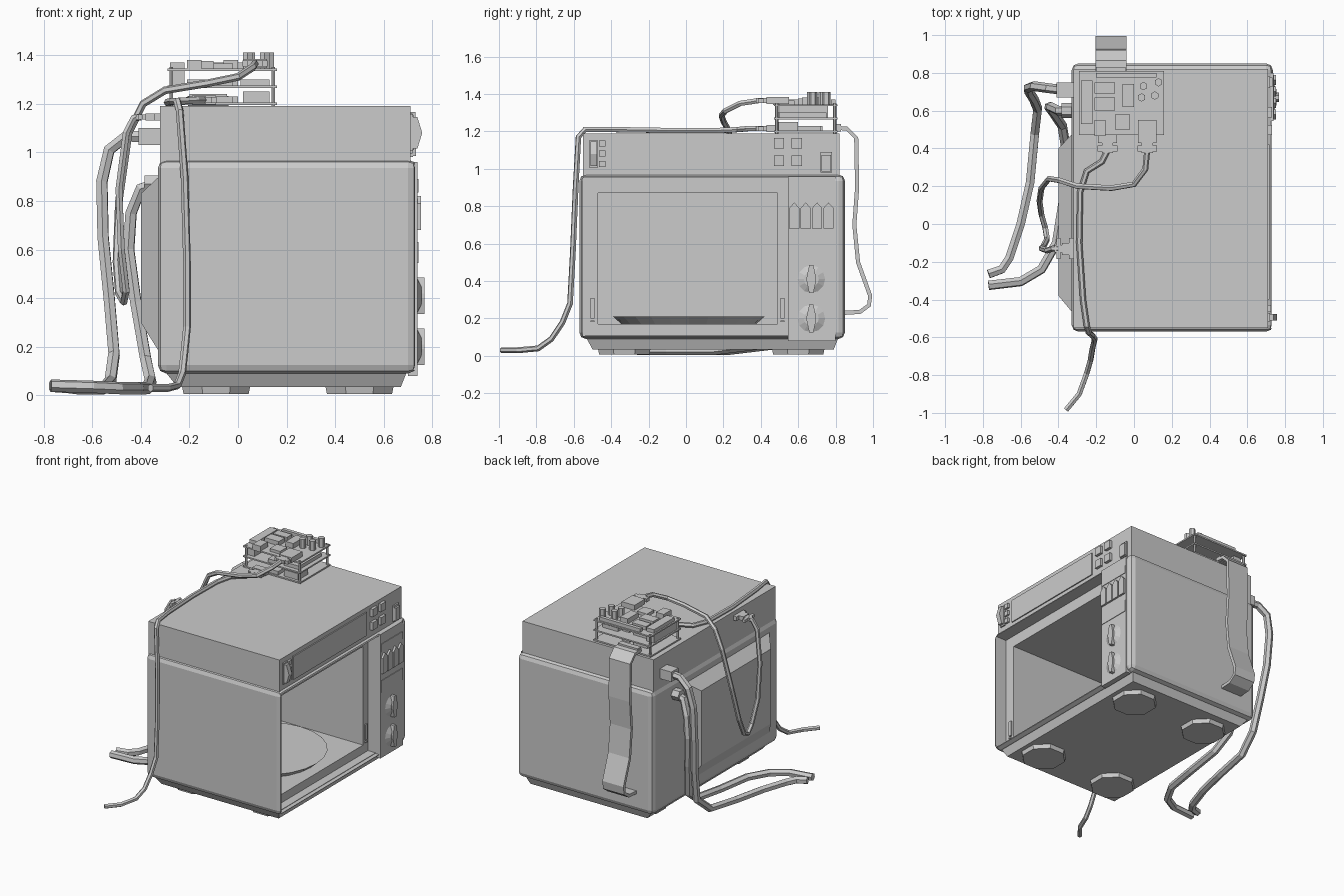
import bpy, bmesh, math
from mathutils import Matrix, Vector


def finish(name, bm):
    bmesh.ops.recalc_face_normals(bm, faces=bm.faces)
    me = bpy.data.meshes.new(name)
    bm.to_mesh(me)
    bm.free()
    ob = bpy.data.objects.new(name, me)
    bpy.context.collection.objects.link(ob)
    return ob


def boxes(name, specs, bevel=0):
    """One object from boxes given as (x0, x1, y0, y1, z0, z1)."""
    bm = bmesh.new()
    for x0, x1, y0, y1, z0, z1 in specs:
        m = Matrix.Translation(((x0+x1)/2, (y0+y1)/2, (z0+z1)/2)) @ \
            Matrix.Diagonal((x1-x0, y1-y0, z1-z0, 1))
        bmesh.ops.create_cube(bm, size=1, matrix=m)
    if bevel:
        bmesh.ops.bevel(bm, geom=bm.edges[:], offset=bevel, segments=2, profile=0.5, affect='EDGES')
    return finish(name, bm)


def cones(name, specs, sides, axis='Z', turn=0):
    """One object from cones given as (x, y, z, depth, r_low, r_high)."""
    bm = bmesh.new()
    rot = Matrix.Rotation(math.pi/2, 4, 'Y') if axis == 'X' else Matrix()
    for x, y, z, d, r1, r2 in specs:
        bmesh.ops.create_cone(bm, cap_ends=True, segments=sides, radius1=r1, radius2=r2, depth=d,
                              matrix=Matrix.Translation((x, y, z)) @ rot @ Matrix.Rotation(turn, 4, 'Z'))
    return finish(name, bm)


def prism(name, pts, offset):
    """Extrude a flat outline of 3D points along an offset."""
    bm = bmesh.new()
    f = bm.faces.new([bm.verts.new(p) for p in pts])
    ext = bmesh.ops.extrude_face_region(bm, geom=[f], use_keep_orig=True)
    bmesh.ops.translate(bm, vec=offset, verts=[v for v in ext['geom'] if isinstance(v, bmesh.types.BMVert)])
    return finish(name, bm)


def frustum(name, low, high, axis):
    """Join two rectangles (a0, a1, b0, b1, level) that lie across an axis."""
    bm = bmesh.new()
    rings = []
    for a0, a1, b0, b1, l in (low, high):
        c = [(a0, b0), (a1, b0), (a1, b1), (a0, b1)]
        rings.append([bm.verts.new((a, b, l) if axis == 'Z' else (l, a, b)) for a, b in c])
    for r in rings:
        bm.faces.new(r)
    for i in range(4):
        j = (i+1) % 4
        bm.faces.new((rings[0][i], rings[0][j], rings[1][j], rings[1][i]))
    return finish(name, bm)


def cable(name, pts, r):
    cu = bpy.data.curves.new(name, 'CURVE')
    cu.dimensions = '3D'
    cu.bevel_depth, cu.bevel_resolution, cu.use_fill_caps = r, 1, True
    s = cu.splines.new('POLY')
    s.points.add(len(pts)-1)
    for p, q in zip(s.points, pts):
        p.co = (*q, 1)
    s.use_smooth = False
    tmp = bpy.data.objects.new(name, cu)
    bpy.context.collection.objects.link(tmp)
    bpy.context.view_layer.update()
    me = bpy.data.meshes.new_from_object(tmp.evaluated_get(bpy.context.evaluated_depsgraph_get()))
    bpy.data.objects.remove(tmp)
    ob = bpy.data.objects.new(name, me)
    bpy.context.collection.objects.link(ob)
    return ob


# Oven body with shallow door recess and cooking cavity
body = boxes("oven_body", [(-0.33, 0.735, -0.57, 0.85, 0.09, 0.97)], bevel=0.035)
cuts = [boxes("door_recess_cutter", [(0.64, 0.9, -0.55, 0.545, 0.105, 0.95)]),
        boxes("cavity_cutter", [(-0.28, 0.7, -0.47, 0.49, 0.17, 0.87)])]
for c in cuts:
    m = body.modifiers.new("cut", 'BOOLEAN')
    m.operation, m.solver, m.object = 'DIFFERENCE', 'EXACT', c
bpy.context.view_layer.update()
body.data = bpy.data.meshes.new_from_object(body.evaluated_get(bpy.context.evaluated_depsgraph_get()))
body.modifiers.clear()
for c in cuts:
    bpy.data.objects.remove(c)
cones("turntable", [(0.2, 0.015, 0.19, 0.04, 0.36, 0.405)], 24)
boxes("door_latches", [(0.63, 0.65, y, y+0.022, z, z+h) for y in (-0.51, 0.505)
                       for z, h in ((0.2, 0.11), (0.18, 0.01))])

# Base and octagonal feet
frustum("base", (-0.25, 0.67, -0.5, 0.79, 0.035), (-0.31, 0.7, -0.54, 0.82, 0.11), 'Z')
cones("feet", [(x, y, 0.022, 0.032, 0.145, 0.152) for x in (-0.09, 0.5) for y in (-0.33, 0.6)],
      8, turn=math.pi/8)

# Raised back panel
frustum("back_panel", (-0.47, 0.48, 0.18, 0.9, -0.325), (-0.38, 0.4, 0.3, 0.83, -0.4), 'X')

# Control column beside the door
boxes("control_column", [(0.7, 0.738, 0.545, 0.8, 0.08, 0.96)])
boxes("control_plates", [(0.73, 0.742, 0.553, 0.79, 0.835, 0.89), (0.73, 0.742, 0.553, 0.79, 0.545, 0.63)])
for i in range(4):
    y = 0.552 + i*0.061
    prism("push_button", [(0.73, y, 0.68), (0.73, y+0.054, 0.68), (0.73, y+0.054, 0.79),
                          (0.73, y+0.027, 0.82), (0.73, y, 0.79)], (0.022, 0, 0))

# Two rotary knobs
for z in (0.41, 0.2):
    cones("knob_skirt", [(0.745, 0.67, z, 0.02, 0.08, 0.04)], 12, 'X')
    prism("knob_grip", [(0.735, 0.67+a, z+b) for a, b in
                        ((-0.011, -0.075), (0.011, -0.075), (0.025, -0.01), (0.025, 0.01),
                         (0.011, 0.075), (-0.011, 0.075), (-0.025, 0.01), (-0.025, -0.01))], (0.032, 0, 0))

# Upper housing with front details
boxes("upper_housing", [(-0.32, 0.71, -0.55, 0.82, 0.95, 1.19)])
boxes("display_frame", [(0.7, 0.718, -0.40, 0.42, 0.995, 1.16)])
boxes("square_buttons", [(0.7, 0.73, y, y+0.055, z, z+0.055) for y in (0.47, 0.565) for z in (1.015, 1.11)])
boxes("indicator_keys", [(0.7, 0.725, -0.465, -0.43, z, z+0.032) for z in (1.01, 1.065, 1.12)])
boxes("switch_frames", [(0.7, 0.72, -0.515, -0.472, 1.005, 1.155), (0.7, 0.72, 0.72, 0.78, 0.98, 1.09),
                        (0.7, 0.732, 0.725, 0.775, 0.985, 1.075)])
prism("rocker_switch", [(0.71, -0.51, 1.015), (0.738, -0.51, 1.015), (0.758, -0.51, 1.08),
                        (0.738, -0.51, 1.145), (0.71, -0.51, 1.145)], (0, 0.033, 0))

# Stacked circuit boards with corner posts
boxes("circuit_boards", [(-0.29, 0.16, 0.47, 0.81, z, z+0.01) for z in (1.195, 1.265, 1.335)])
cones("board_posts", [(x, y, 1.27, 0.16, 0.009, 0.009) for x in (-0.275, 0.145) for y in (0.485, 0.795)], 6)
chips = [(-0.21, -0.10, 0.69, 0.75), (-0.21, -0.10, 0.6, 0.67), (-0.06, 0, 0.62, 0.74),
         (-0.10, -0.02, 0.5, 0.58)]
boxes("top_chips", [(*c, 1.34, 1.34+h) for c, h in zip(chips, (0.03, 0.035, 0.04, 0.025))] +
      [(-0.28, -0.22, 0.53, 0.76, 1.34, 1.37), (-0.2, 0.12, 0.775, 0.80, 1.34, 1.37),
       (-0.21, -0.15, 0.465, 0.55, 1.34, 1.38)])
boxes("lower_chips", [(x0, x1, y0-0.02, y1-0.02, z, z+0.03) for x0, x1, y0, y1 in chips for z in (1.2, 1.27)] +
      [(0.02, 0.13, 0.49, 0.6, 1.2, 1.25), (-0.28, -0.22, 0.5, 0.76, 1.27, 1.335),
       (0.01, 0.13, 0.5, 0.75, 1.27, 1.3)])
cones("capacitors", [(x, y, 1.375, 0.07, 0.022, 0.022) for x, y in
                     ((0.05, 0.73), (0.13, 0.75), (0.04, 0.67), (0.11, 0.68))], 6)

# Plugs where the thin cables meet the boards and the back
for x, z in ((-0.14, 1.215), (0.07, 1.365)):
    boxes("board_plug", [(x-0.05, x+0.05, 0.43, 0.55 if z > 1.3 else 0.48, z-0.018, z+0.018),
                         (x-0.03, x+0.03, 0.375, 0.44, z-0.013, z+0.013),
                         (x-0.052, x-0.03, 0.385, 0.415, z-0.012, z+0.012),
                         (x+0.03, x+0.052, 0.385, 0.415, z-0.012, z+0.012)])
boxes("back_plug", [(-0.38, -0.315, -0.165, -0.1, 1.13, 1.16), (-0.42, -0.37, -0.15, -0.11, 1.135, 1.155),
                    (-0.41, -0.39, -0.185, -0.075, 1.135, 1.155), (-0.345, -0.32, -0.185, -0.075, 1.13, 1.16)])

# Thin cables
cable("front_cable", [(-0.14, 0.39, 1.215), (-0.17, 0.33, 1.215), (-0.25, 0.28, 1.21), (-0.285, 0.17, 1.205),
                      (-0.29, -0.1, 1.205), (-0.27, -0.4, 1.21), (-0.25, -0.54, 1.21), (-0.24, -0.575, 1.17),
                      (-0.22, -0.59, 0.9), (-0.21, -0.605, 0.55), (-0.21, -0.62, 0.28), (-0.22, -0.66, 0.18),
                      (-0.23, -0.72, 0.09), (-0.25, -0.79, 0.04), (-0.29, -0.9, 0.03), (-0.36, -0.985, 0.03)], 0.016)
cable("loop_cable", [(0.07, 0.39, 1.365), (0.06, 0.29, 1.35), (0.0, 0.21, 1.31), (-0.12, 0.19, 1.285),
                     (-0.3, 0.2, 1.255), (-0.39, 0.23, 1.2), (-0.45, 0.24, 1.08), (-0.49, 0.19, 0.8),
                     (-0.5, 0.12, 0.55), (-0.49, 0.05, 0.42), (-0.47, -0.02, 0.385), (-0.46, -0.08, 0.43),
                     (-0.48, -0.12, 0.6), (-0.49, -0.13, 0.85), (-0.46, -0.14, 1.08), (-0.43, -0.13, 1.14),
                     (-0.4, -0.13, 1.145)], 0.016)

# Thick power cords and their plugs
boxes("cord_plugs", [(-0.41, -0.315, 0.67, 0.75, 1.03, 1.1)])
cones("cord_collar", [(-0.35, 0.6, 0.87, 0.07, 0.04, 0.04)], 6, 'X')
cable("upper_power_cord", [(-0.38, 0.71, 1.065), (-0.46, 0.72, 1.065), (-0.53, 0.73, 1.01), (-0.56, 0.72, 0.88),
                           (-0.555, 0.7, 0.65), (-0.53, 0.66, 0.4), (-0.51, 0.61, 0.17), (-0.525, 0.48, 0.06),
                           (-0.55, 0.22, 0.03), (-0.6, 0, 0.03), (-0.66, -0.18, 0.03), (-0.7, -0.24, 0.035),
                           (-0.77, -0.265, 0.04)], 0.026)
cable("lower_power_cord", [(-0.34, 0.6, 0.87), (-0.4, 0.6, 0.85), (-0.44, 0.62, 0.75), (-0.45, 0.62, 0.6),
                           (-0.42, 0.58, 0.38), (-0.38, 0.52, 0.15), (-0.36, 0.4, 0.06), (-0.37, 0.15, 0.03),
                           (-0.41, -0.1, 0.03), (-0.49, -0.24, 0.03), (-0.6, -0.305, 0.035), (-0.77, -0.325, 0.04)], 0.026)

# Flat ribbon from the boards down the far side
path = [Vector(p) for p in ((0.79, 1.22), (0.86, 1.215), (0.91, 1.165), (0.915, 0.9), (0.9, 0.7), (0.92, 0.5),
                            (0.985, 0.32), (0.978, 0.27), (0.93, 0.235), (0.845, 0.23))]
edge = []
for i, p in enumerate(path):
    t = (path[min(i+1, len(path)-1)] - path[max(i-1, 0)]).normalized()
    n = Vector((-t.y, t.x)) * 0.011
    edge.append((p+n, p-n))
outline = [a for a, b in edge] + [b for a, b in reversed(edge)]
prism("ribbon_cable", [(-0.205, p.x, p.y) for p in outline], (0.165, 0, 0))
boxes("ribbon_plug", [(-0.2, -0.045, 0.79, 0.83, 1.2, 1.24)])
